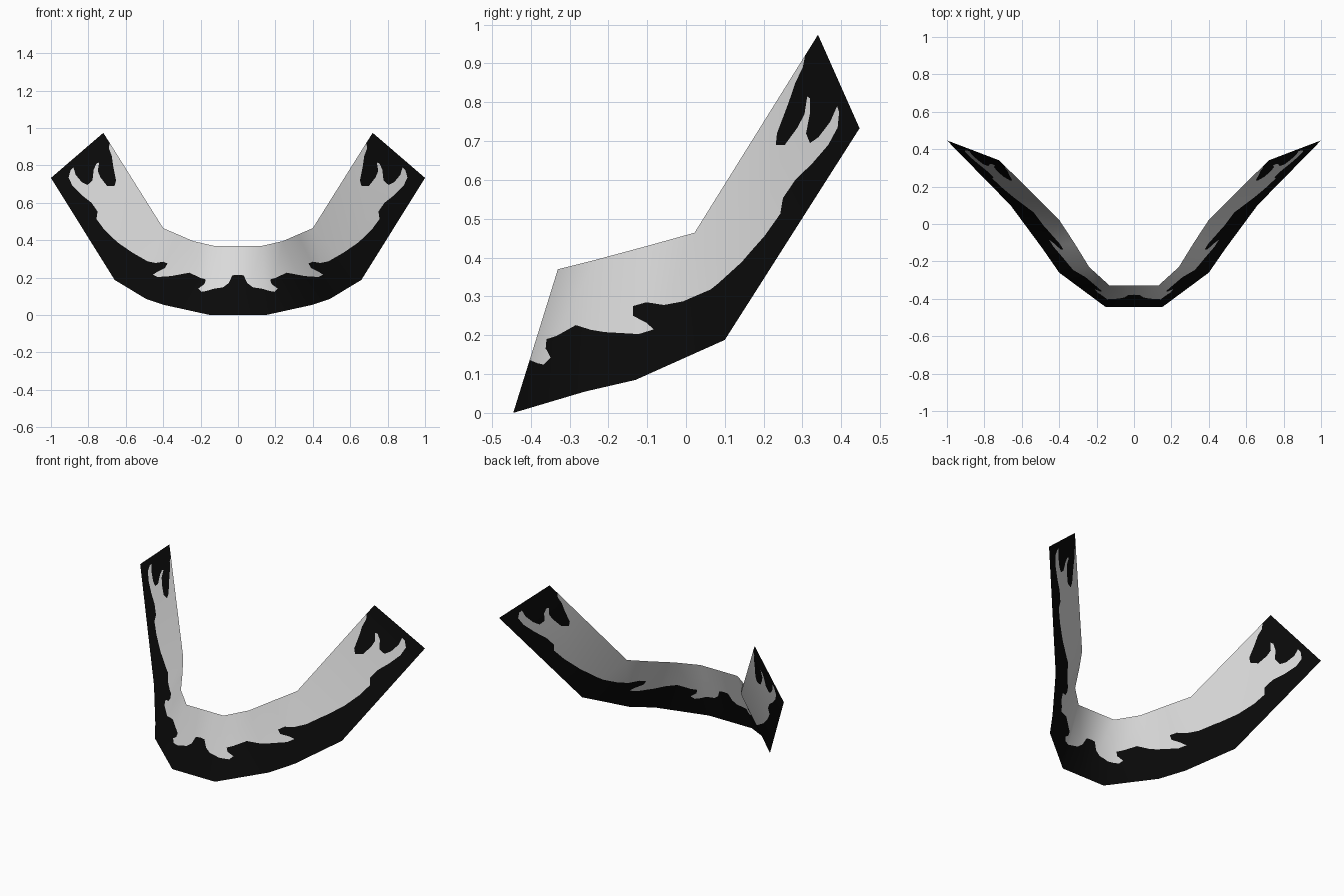
import bpy, bmesh
from mathutils import Vector
from mathutils.geometry import delaunay_2d_cdt, barycentric_transform

if "Cube" in bpy.data.objects:
    bpy.data.objects.remove(bpy.data.objects["Cube"])

# materials
def material(name, rgb):
    m = bpy.data.materials.new(name)
    m.diffuse_color = (*rgb, 1)
    m.use_nodes = True
    m.node_tree.nodes["Principled BSDF"].inputs["Base Color"].default_value = m.diffuse_color
    return m

black = material("black", (0.003, 0.003, 0.003))
grey = material("light grey", (0.72, 0.72, 0.72))

# cross lines of the bent band, right half: bottom point, top point
columns = [((0, -.445, 0), (0, -.33, .37)),
           ((.15, -.445, 0), (.13, -.33, .37)),
           ((.40, -.26, .055), (.24, -.23, .395)),
           ((.49, -.13, .085), (.32, -.10, .43)),
           ((.66, .10, .188), (.40, .022, .464)),
           ((1, .447, .733), (.72, .34, .974))]

# border between paint and bare band, as seen from the front (x, z)
border = [(-.01, .216), (.03, .212), (.05, .17), (.08, .148), (.13, .14),
          (.17, .128), (.195, .124), (.212, .142), (.18, .165), (.172, .19),
          (.20, .198), (.26, .226), (.31, .217), (.356, .208), (.43, .203),
          (.455, .215), (.43, .232), (.392, .25), (.377, .275), (.40, .285),
          (.44, .278), (.484, .287), (.564, .333), (.644, .388), (.714, .455),
          (.757, .513), (.751, .553), (.783, .60), (.837, .642), (.885, .69),
          (.906, .735), (.895, .775), (.88, .79), (.868, .75), (.835, .71),
          (.805, .695), (.778, .72), (.772, .775), (.757, .81), (.742, .815),
          (.75, .77), (.735, .735), (.70, .69), (.66, .69), (.652, .72),
          (.668, .80), (.675, .85), (.69, .89), (.685, .94)]

def is_bare(p):
    """True when the front-view point lies above the paint border."""
    loop = border + [(-.01, 1.2)]
    inside = False
    for (x0, z0), (x1, z1) in zip(loop, loop[1:] + loop[:1]):
        if (z0 > p[1]) != (z1 > p[1]) and p[0] < x0 + (p[1] - z0) * (x1 - x0) / (z1 - z0):
            inside = not inside
    return inside

# coarse band, used for shape and smooth normals
pts = [Vector(p) for col in columns for p in col]
tris = []
for i in range(0, len(pts) - 2, 2):
    tris += [(i, i + 2, i + 3), (i, i + 3, i + 1)]
coarse = bmesh.new()
cv = [coarse.verts.new(p) for p in pts]
for t in tris:
    coarse.faces.new([cv[k] for k in t])
coarse.normal_update()
normals = [v.normal.copy() for v in cv]
for k in (0, 1):
    normals[k].x = 0
coarse.free()

# cut the painted border into the band in front view
flat = [Vector((p.x, p.z)) for p in pts]
n = len(flat)
cuts = [(n + i, n + i + 1) for i in range(len(border) - 1)]
v2, _, faces, _, _, source = delaunay_2d_cdt(
    flat + [Vector(p) for p in border], cuts, tris, 1, 1e-5)

# fold the cut sheet back into the band
bm = bmesh.new()
made, vert_normals = {}, []
for f, src in zip(faces, source):
    src = [s for s in src if s < len(tris)]
    if not src:
        continue
    tri = tris[src[0]]
    plane = [flat[k].to_3d() for k in tri]
    for k in f:
        if k not in made:
            p = v2[k].to_3d()
            made[k] = bm.verts.new(barycentric_transform(p, *plane, *[pts[j] for j in tri]))
            vert_normals.append(barycentric_transform(p, *plane, *[normals[j] for j in tri]).normalized())
    face = bm.faces.new([made[k] for k in f])
    face.smooth = True
    face.material_index = int(is_bare(sum((v2[k] for k in f), Vector((0, 0))) / len(f)))

mesh = bpy.data.meshes.new("curved_band")
bm.to_mesh(mesh)
bm.free()
mesh.materials.append(black)
mesh.materials.append(grey)
mesh.normals_split_custom_set_from_vertices(vert_normals)
band = bpy.data.objects.new("curved_band", mesh)
bpy.context.collection.objects.link(band)

# left half
mirror = band.modifiers.new("mirror", 'MIRROR')
mirror.merge_threshold = 0.0005
